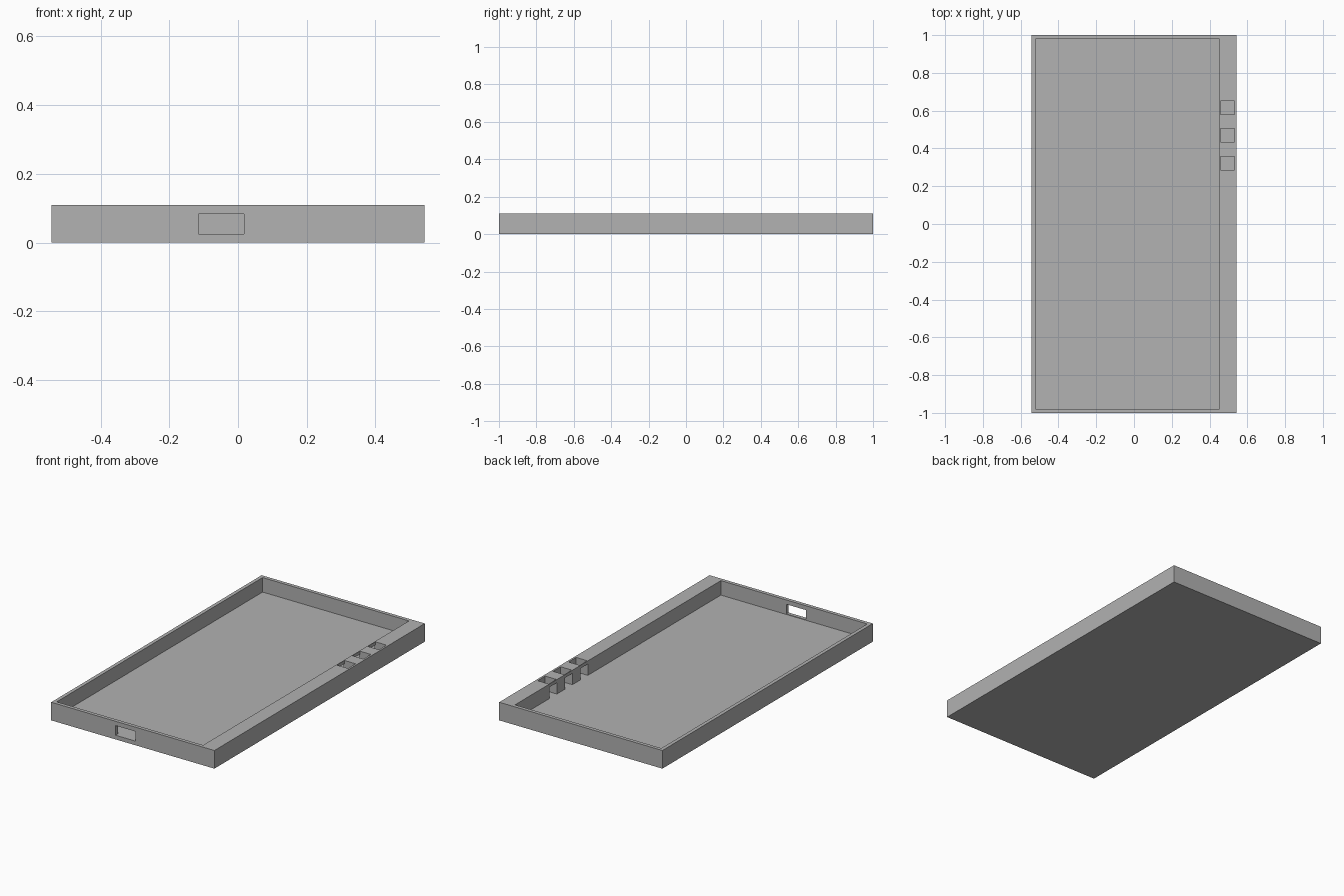
import bpy
from mathutils import Vector

cube = bpy.data.objects.get("Cube")
if cube:
    bpy.data.objects.remove(cube, do_unlink=True)

# Overall sizes
HALF_W, HALF_L, HEIGHT = 0.543, 1.0, 0.109
WALL = 0.0217
POCKET_RIGHT = 0.453

grey = bpy.data.materials.new("plain_grey")
grey.use_nodes = True
colour = (0.445, 0.445, 0.445, 1)
grey.diffuse_color = colour
grey.node_tree.nodes["Principled BSDF"].inputs["Base Color"].default_value = colour


def box(name, low, high):
    """Axis-aligned box between two corners."""
    low, high = Vector(low), Vector(high)
    bpy.ops.mesh.primitive_cube_add(size=1, location=(0, 0, 0))
    obj = bpy.context.object
    obj.name = name
    for v in obj.data.vertices:
        v.co = (low + high) / 2 + v.co * (high - low)
    obj.data.materials.append(grey)
    return obj


def cut(target, low, high):
    """Remove a box-shaped volume from the target."""
    cutter = box("cutter", low, high)
    cutter.hide_render = True
    mod = target.modifiers.new("cut", "BOOLEAN")
    mod.operation = "DIFFERENCE"
    mod.solver = "EXACT"
    mod.object = cutter
    bpy.context.view_layer.objects.active = target
    bpy.ops.object.modifier_apply(modifier=mod.name)
    bpy.data.objects.remove(cutter, do_unlink=True)


# Shallow tray with an off-centre pocket
tray = box("tray", (-HALF_W, -HALF_L, 0), (HALF_W, HALF_L, HEIGHT))
cut(tray, (-HALF_W + WALL, -HALF_L + WALL, WALL),
    (POCKET_RIGHT, HALF_L - WALL, HEIGHT + 0.1))

# Port through the front wall
cut(tray, (-0.115, -HALF_L - 0.1, 0.025), (0.017, -HALF_L + 2 * WALL, 0.083))

# Button wells in the wide rim, each open to the pocket below a thin bar
for y in (0.322, 0.469, 0.616):
    cut(tray, (0.458, y - 0.036, WALL), (0.531, y + 0.036, HEIGHT + 0.1))
    cut(tray, (POCKET_RIGHT - 0.02, y - 0.036, WALL), (0.48, y + 0.036, 0.09))
